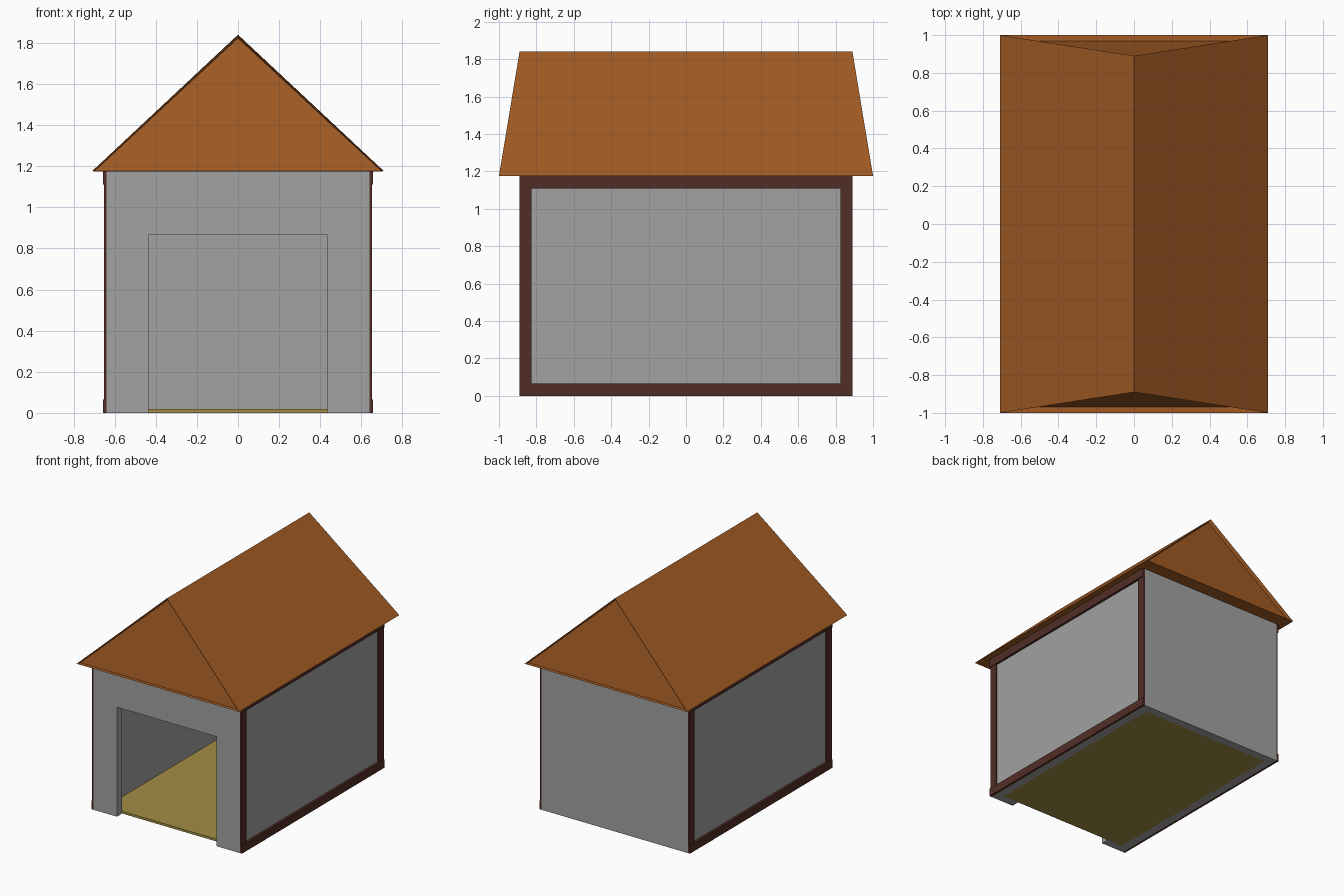
import bpy, bmesh

if "Cube" in bpy.data.objects:
    bpy.data.objects.remove(bpy.data.objects["Cube"], do_unlink=True)

W, D, H = 0.64, 0.89, 1.18     # wall half width, half depth, height
T = 0.065                      # wall thickness and trim width
DOOR, DOOR_TOP = 0.435, 0.865


def material(name, rgb):
    m = bpy.data.materials.new(name)
    m.use_nodes = True
    m.diffuse_color = (*rgb, 1)
    m.node_tree.nodes["Principled BSDF"].inputs["Base Color"].default_value = (*rgb, 1)
    return m


GREY = material("grey plaster", (0.36, 0.36, 0.36))
ORANGE = material("orange brown roof", (0.36, 0.105, 0.018))
BROWN = material("dark brown timber", (0.085, 0.027, 0.019))
YELLOW = material("straw yellow floor", (0.36, 0.27, 0.06))


def finish(name, bm, mat):
    bmesh.ops.recalc_face_normals(bm, faces=bm.faces)
    mesh = bpy.data.meshes.new(name)
    bm.to_mesh(mesh)
    bm.free()
    mesh.materials.append(mat)
    obj = bpy.data.objects.new(name, mesh)
    bpy.context.collection.objects.link(obj)
    return obj


def box(name, x, y, z, mat):
    """Box from (low, high) ranges."""
    bm = bmesh.new()
    bmesh.ops.create_cube(bm, size=1)
    for v in bm.verts:
        v.co = [r[0] if c < 0 else r[1] for c, r in zip(v.co, (x, y, z))]
    return finish(name, bm, mat)


def extrude_y(name, points, y0, y1, mat):
    """Extrude an x-z outline along y."""
    bm = bmesh.new()
    face = bm.faces.new([bm.verts.new((x, y0, z)) for x, z in points])
    new = bmesh.ops.extrude_face_region(bm, geom=[face])["geom"]
    for v in new:
        if isinstance(v, bmesh.types.BMVert):
            v.co.y = y1
    return finish(name, bm, mat)


# Walls, with a doorway cut out of the front
extrude_y("front_wall", [(-W, 0), (-DOOR, 0), (-DOOR, DOOR_TOP), (DOOR, DOOR_TOP),
                         (DOOR, 0), (W, 0), (W, H), (-W, H)], -D, -D + T, GREY)
box("back_wall", (-W, W), (D - T, D), (0, H), GREY)
box("floor", (-W + T, W - T), (-D + T, D - T), (0, 0.018), YELLOW)

# Side walls with their timber frames
for side, s in (("left", 1), ("right", -1)):
    def span(a, b):
        return sorted((s * a, s * b))
    box(side + "_wall", span(W - T, W), (-D + T, D - T), (0, H), GREY)
    box(side + "_bottom_beam", span(W, W + 0.018), (-D, D), (0, T), BROWN)
    box(side + "_top_beam", span(W, W + 0.018), (-D, D), (H - T - 0.005, H), BROWN)
    for end, y in (("front", -D), ("back", D - T)):
        box(f"{side}_{end}_post", span(W, W + 0.011), (y, y + T), (T, H - T), BROWN)

# Roof prism with leaning gables, each set back inside a thin rim
bm = bmesh.new()
ends = []
for s in (-1, 1):
    ends.append([bm.verts.new(p) for p in
                 ((-0.71, s, H - 0.004), (0.71, s, H - 0.004), (0, s * D, 1.84))])
gables = [bm.faces.new(e) for e in ends]
for i in range(3):
    j = (i + 1) % 3
    bm.faces.new((ends[0][i], ends[0][j], ends[1][j], ends[1][i]))
bmesh.ops.recalc_face_normals(bm, faces=bm.faces)
bmesh.ops.inset_individual(bm, faces=gables, thickness=0.012, depth=-0.03)
finish("roof", bm, ORANGE)
